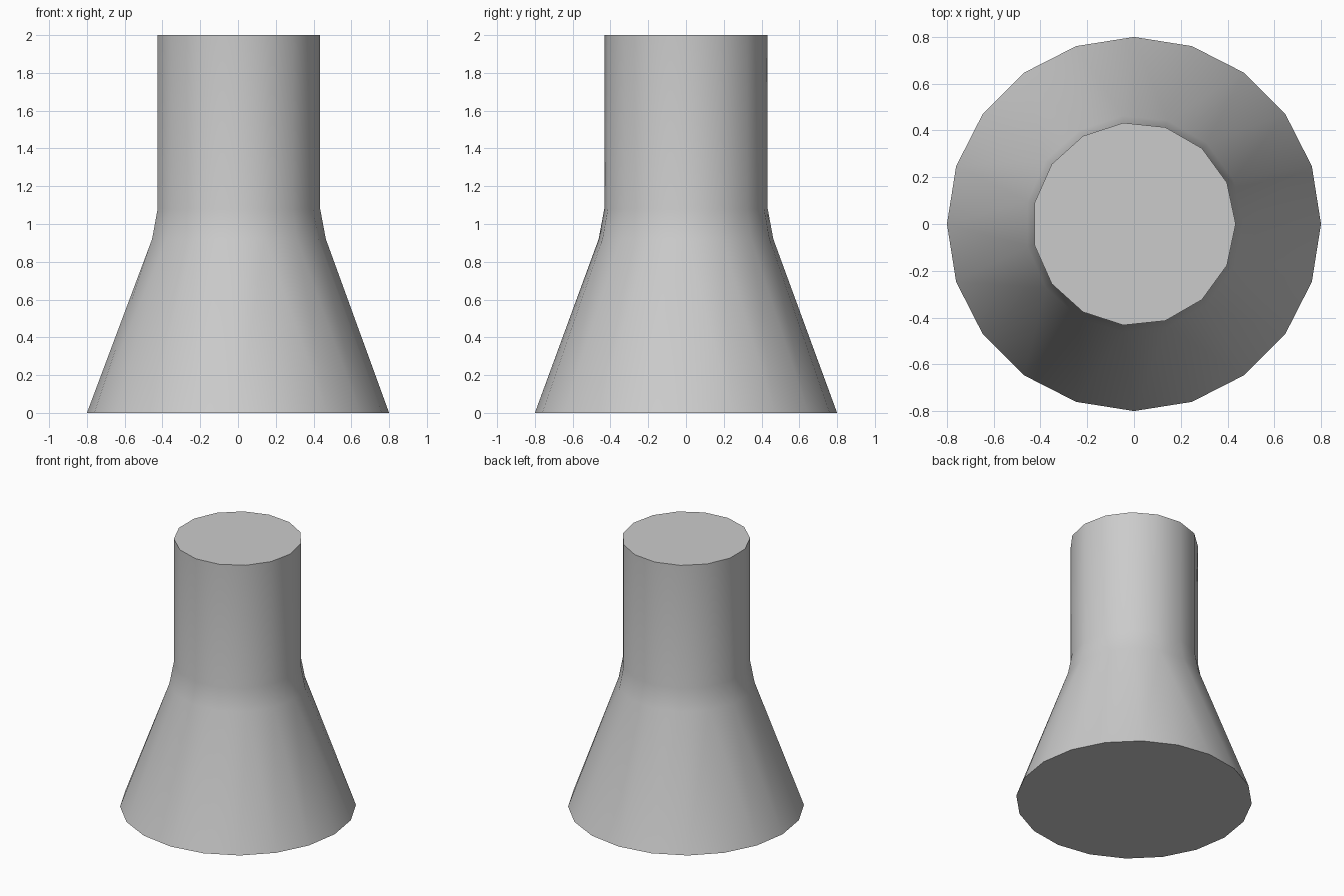
import bpy, bmesh
from math import cos, sin, tau, radians

cube = bpy.data.objects.get("Cube")
if cube:
    bpy.data.objects.remove(cube, do_unlink=True)

BASE_SIDES, NECK_SIDES = 20, 15

grey = bpy.data.materials.new("plain grey")
grey.use_nodes = True
colour = (0.6, 0.6, 0.6, 1)
grey.diffuse_color = colour
grey.node_tree.nodes["Principled BSDF"].inputs["Base Color"].default_value = colour

bm = bmesh.new()


def ring(sides, radius, z):
    return [bm.verts.new((radius * cos(tau * i / sides), radius * sin(tau * i / sides), z))
            for i in range(sides)]


base = ring(BASE_SIDES, 0.8, 0)
shoulder = ring(NECK_SIDES, 0.465, 0.92)
collar = ring(NECK_SIDES, 0.435, 1.08)
rim = ring(NECK_SIDES, 0.435, 2)

# Flared skirt: zip the two rings together in order of angle
i = j = 0
while i < BASE_SIDES or j < NECK_SIDES:
    low, high = base[i % BASE_SIDES], shoulder[j % NECK_SIDES]
    if (i + 0.5) / BASE_SIDES <= (j + 0.5) / NECK_SIDES:
        i += 1
        bm.faces.new((low, base[i % BASE_SIDES], high))
    else:
        j += 1
        bm.faces.new((low, shoulder[j % NECK_SIDES], high))

# Bevelled shoulder and straight neck
for lower, upper in ((shoulder, collar), (collar, rim)):
    for k in range(NECK_SIDES):
        n = (k + 1) % NECK_SIDES
        bm.faces.new((lower[k], lower[n], upper[n], upper[k]))

# Flat end caps
bm.faces.new(rim)
bm.faces.new(base[::-1])
bm.normal_update()

mesh = bpy.data.meshes.new("flared_pedestal")
bm.to_mesh(mesh)
bm.free()
mesh.materials.append(grey)
pedestal = bpy.data.objects.new("flared_pedestal", mesh)
bpy.context.collection.objects.link(pedestal)

# Smooth sides, sharp cap edges
bpy.ops.object.select_all(action='DESELECT')
pedestal.select_set(True)
bpy.context.view_layer.objects.active = pedestal
bpy.ops.object.shade_smooth_by_angle(angle=radians(40))
